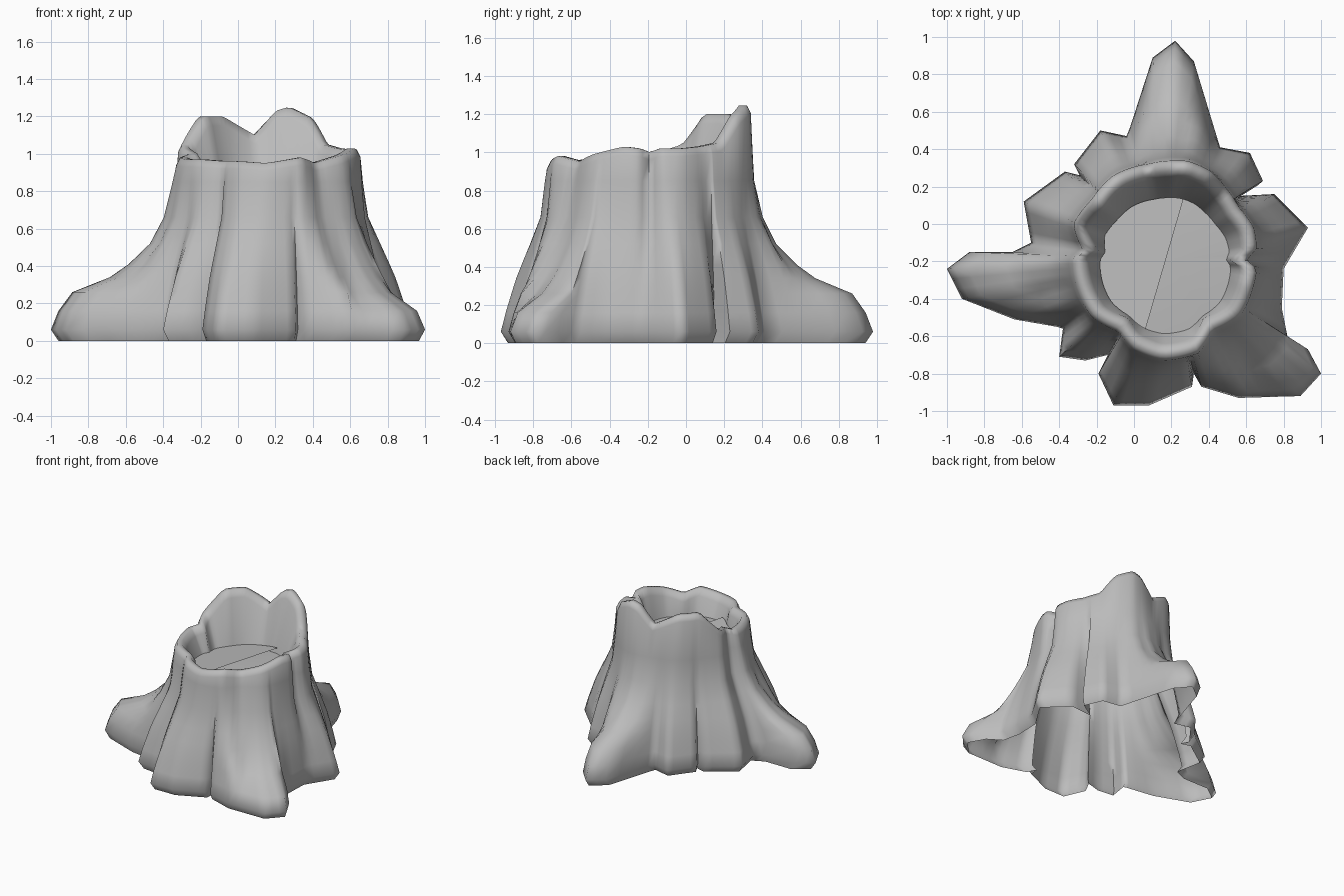
import bpy
import bmesh
from math import atan2, cos, sin, radians, degrees, ceil
from mathutils import Vector

cube = bpy.data.objects.get("Cube")
if cube:
    bpy.data.objects.remove(cube, do_unlink=True)

CENTRE = Vector((0.17, -0.19))
FLOOR_Z = 0.79

# Footprint of the roots and bark lobes, counterclockwise
FOOT = [(.93, -.02), (.75, .16), (.56, .15), (.69, .23), (.62, .38), (.46, .41),
        (.32, .87), (.22, .98), (.10, .89), (-.02, .52), (-.04, .47), (-.18, .5),
        (-.32, .32), (-.29, .26), (-.37, .28), (-.59, .12), (-.55, -.1),
        (-.65, -.15), (-.88, -.15), (-1, -.24), (-.92, -.4), (-.64, -.51),
        (-.41, -.55), (-.38, -.56), (-.4, -.71), (-.26, -.73), (-.14, -.7),
        (-.19, -.8), (-.11, -.97), (.08, -.97), (.31, -.87), (.32, -.8),
        (.36, -.87), (.56, -.93), (.89, -.92), (1, -.8), (.93, -.67),
        (.82, -.6), (.79, -.45), (.8, -.24)]

# Broken rim: angle, radius, height
RIM = [(0, .43, 1), (7, .49, 1.02), (20, .5, 1.02), (35, .48, 1.03), (50, .5, 1.05),
       (63, .53, 1.19), (78, .54, 1.25), (86, .53, 1.23), (100, .52, 1.1),
       (122, .53, 1.2), (141, .51, 1.2), (159, .53, 1.04), (173, .45, 1),
       (180, .5, .98), (202, .5, .97), (218, .5, .97), (237, .46, .96),
       (250, .51, .96), (268, .54, .95), (289, .53, .98), (303, .46, .95),
       (322, .5, .99), (343, .49, 1.03), (354, .49, 1.02), (360, .43, 1)]

# Flare by height: share for a lobe, a long root and the low front root
FLARE = [(.06, 1, 1, 1), (.16, .9, .94, .9), (.26, .78, .83, .57), (.34, .68, .53, .42),
         (.41, .57, .38, .32), (.52, .39, .21, .2), (.66, .16, .1, .1), (.85, .05, .03, .03)]


def rim_at(angle):
    angle %= 360
    for (a, r, z), (b, s, w) in zip(RIM, RIM[1:]):
        if a <= angle <= b:
            t = (angle - a) / (b - a)
            return r + (s - r) * t, z + (w - z) * t


def polar(angle, radius, z):
    a = radians(angle)
    return Vector((CENTRE.x + radius * cos(a), CENTRE.y + radius * sin(a), z))


def foot_columns():
    """Polar columns with running angles; wide gaps are subdivided for the rim."""
    columns = []
    angle = degrees(atan2(FOOT[0][1] - CENTRE.y, FOOT[0][0] - CENTRE.x))
    for p, q in zip(FOOT, FOOT[1:] + FOOT[:1]):
        p, q = Vector(p) - CENTRE, Vector(q) - CENTRE
        steps = max(1, ceil(degrees(p.angle(q)) / 4))
        for k in range(steps):
            c = p.lerp(q, k / steps)
            turn = degrees(atan2(p.cross(c), p.dot(c)))
            columns.append((angle + turn, c.length))
        angle += degrees(atan2(p.cross(q), p.dot(q)))
    return columns


def column_points(foot_angle, foot_r, rim_angle):
    rim_r, rim_z = rim_at(rim_angle)
    reach = foot_r - rim_r
    rooty = min(1, max(0, (reach - .3) / .2))
    low = 305 < foot_angle < 345
    points = [polar(foot_angle, foot_r - .04, 0)]
    for z, lobe, long_root, low_root in FLARE:
        root = low_root if low else long_root
        f = lobe + (root - lobe) * rooty
        angle = rim_angle + (foot_angle - rim_angle) * f
        points.append(polar(angle, rim_r + reach * f, z))
    # Rounded lip, then the hollow's wall
    for inset, drop in ((0, .04), (.02, 0), (.06, 0), (.09, .05)):
        points.append(polar(rim_angle, rim_r - inset, rim_z - drop))
    points.append(polar(rim_angle, .35 + (rim_r - .5) * .4 - .03 * sin(radians(rim_angle)), FLOOR_Z))
    return points


def make_object(name, bm, material):
    mesh = bpy.data.meshes.new(name)
    bm.to_mesh(mesh)
    bm.free()
    mesh.materials.append(material)
    obj = bpy.data.objects.new(name, mesh)
    bpy.context.collection.objects.link(obj)
    bpy.ops.object.select_all(action='DESELECT')
    obj.select_set(True)
    bpy.context.view_layer.objects.active = obj
    bpy.ops.object.shade_smooth_by_angle(angle=radians(80))


grey = bpy.data.materials.new("plain grey")
grey.use_nodes = True
colour = (0.5, 0.5, 0.5, 1)
grey.diffuse_color = colour
for node in grey.node_tree.nodes:
    if node.type == 'BSDF_PRINCIPLED':
        node.inputs["Base Color"].default_value = colour

# Stump shell: bark, roots, lip and hollow, open underneath
columns = foot_columns()
bm = bmesh.new()
grid = []
last = columns[0][0] - 1
for angle, radius in columns:
    last = max(angle, last + .5)
    grid.append([bm.verts.new(p) for p in column_points(angle, radius, last)])
for left, right in zip(grid, grid[1:] + grid[:1]):
    for i in range(len(left) - 1):
        bm.faces.new((left[i], right[i], right[i + 1], left[i + 1]))
floor_edge = [column[-1].co.copy() for column in grid]
make_object("stump_shell", bm, grey)

# Floor of the hollow
bm = bmesh.new()
middle = bm.verts.new((CENTRE.x, CENTRE.y, FLOOR_Z + .02))
ring = [bm.verts.new(p) for p in floor_edge]
for a, b in zip(ring, ring[1:] + ring[:1]):
    bm.faces.new((middle, a, b))
make_object("hollow_floor", bm, grey)

# Split slab of wood raised along a diagonal crack
crack = Vector((.96, -.28))
bm = bmesh.new()
bm.faces.new([bm.verts.new(p) for p in floor_edge])
bmesh.ops.bisect_plane(bm, geom=bm.verts[:] + bm.edges[:] + bm.faces[:],
                       plane_co=(CENTRE.x, CENTRE.y, FLOOR_Z),
                       plane_no=(crack.x, crack.y, 0), clear_outer=True)
for v in bm.verts:
    v.co.z += .05 + .12 * (v.co.xy - CENTRE).dot(crack)
bmesh.ops.triangulate(bm, faces=bm.faces[:])
make_object("raised_slab", bm, grey)
